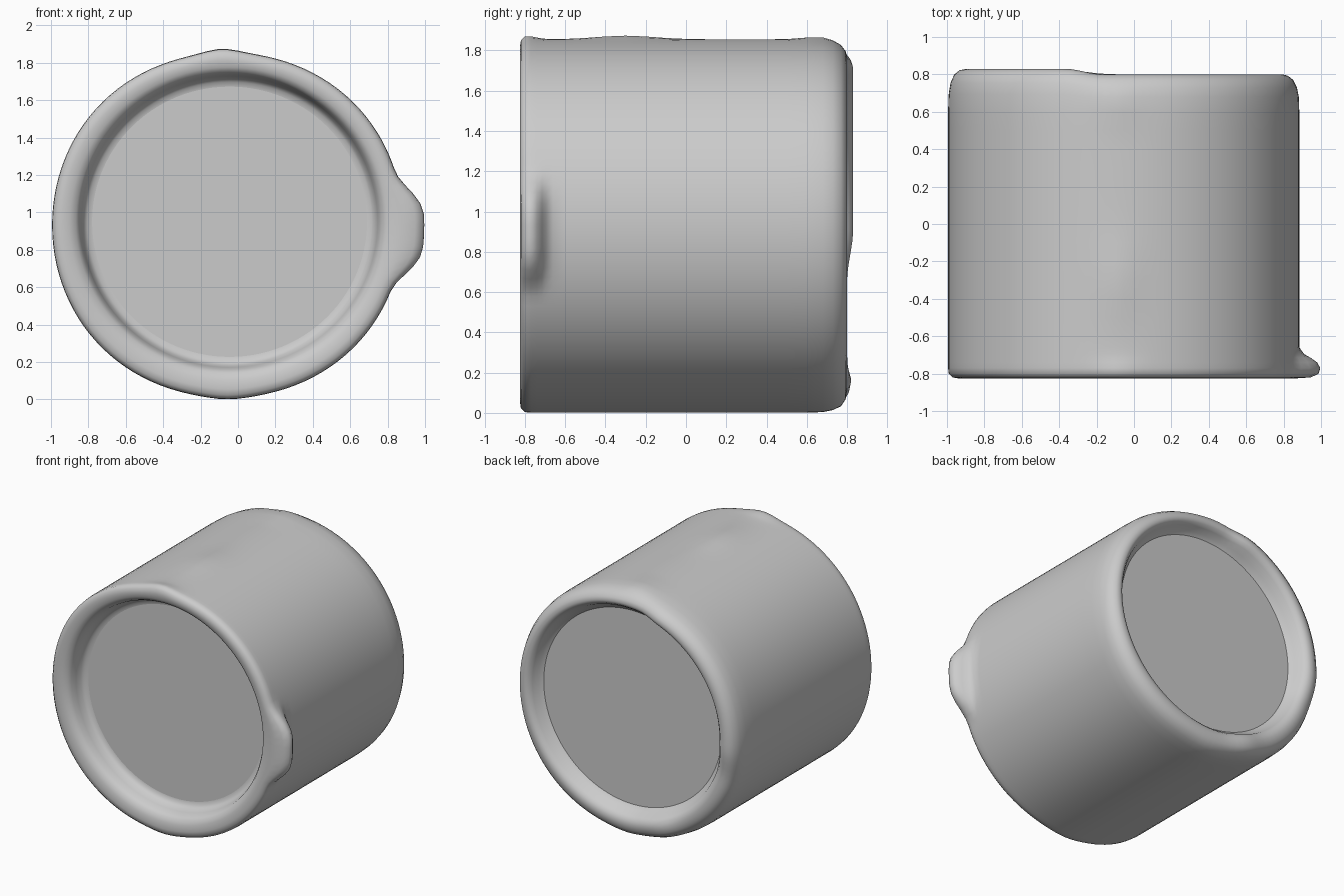
import bpy, bmesh, math

if "Cube" in bpy.data.objects:
    bpy.data.objects.remove(bpy.data.objects["Cube"], do_unlink=True)

SEGMENTS = 112
CENTRE_X, CENTRE_Z, SQUASH = -0.055, 0.932, 0.983


def make_material(name, value):
    mat = bpy.data.materials.new(name)
    mat.use_nodes = True
    colour = (value, value, value, 1)
    mat.diffuse_color = colour
    mat.node_tree.nodes["Principled BSDF"].inputs["Base Color"].default_value = colour
    return mat


grey = make_material("plain grey", 0.6)


def smoothstep(low, high, v):
    t = max(0, min(1, (v - low) / (high - low)))
    return t * t * (3 - 2 * t)


def hump(v, centre, width):
    return math.exp(-((v - centre) / width) ** 2)


def apart(angle, degrees):
    """Signed angle in degrees between a direction and a given bearing."""
    return (math.degrees(angle) - degrees + 180) % 360 - 180


def place(angle, y, r, tab):
    """Point on the hand-formed drum, with its tab, dents and uneven rim."""
    outer = smoothstep(0.84, 0.92, r)
    inner = 1 - smoothstep(0.79, 0.9, r)
    r += tab * (1 - smoothstep(5, 20.5, abs(apart(angle, -2))))
    r -= outer * 0.004 * math.cos(4 * angle)
    # soft swellings along the top and at both rims
    top = hump(apart(angle, 92), 0, 7)
    r += outer * top * 0.02 * (hump(y, -0.3, 0.2) + hump(y, -0.8, 0.07)
                               + 0.7 * hump(y, 0.66, 0.1))
    r += outer * hump(apart(angle, 270), 0, 8) * 0.008
    # raised stretches of the back rim
    if y > 0.6 and r > 0.76:
        raised = smoothstep(98, 112, math.degrees(angle)) \
            * (1 - smoothstep(182, 200, math.degrees(angle)))
        y += (0.03 * raised + 0.02 * hump(apart(angle, 250), 0, 9)) * smoothstep(0.6, 0.78, y)
    # the recesses sit slightly above and right of the drum's axis
    return (CENTRE_X + 0.01 * inner + r * math.cos(angle), y,
            CENTRE_Z + 0.018 * inner + SQUASH * r * math.sin(angle))


def add_object(bm, name, smooth):
    mesh = bpy.data.meshes.new(name)
    bm.to_mesh(mesh)
    bm.free()
    mesh.materials.append(grey)
    for poly in mesh.polygons:
        poly.use_smooth = smooth
    bpy.context.collection.objects.link(bpy.data.objects.new(name, mesh))


def make_ring(bm, point):
    return [bm.verts.new(place(2 * math.pi * s / SEGMENTS, *point)) for s in range(SEGMENTS)]


# Cross-section: depth, radius, tab reach; front recess to back recess
profile = [(-0.675, 0.735, 0), (-0.68, 0.76, 0), (-0.70, 0.779, 0),
           (-0.74, 0.792, 0), (-0.78, 0.803, 0), (-0.805, 0.82, 0), (-0.82, 0.85, 0),
           (-0.825, 0.89, 0.04), (-0.82, 0.92, 0.085), (-0.80, 0.94, 0.106),
           (-0.77, 0.943, 0.112), (-0.74, 0.943, 0.095), (-0.715, 0.943, 0.06),
           (-0.695, 0.943, 0.025), (-0.66, 0.943, 0)]
profile += [(-0.6 + 0.1 * i, 0.943, 0) for i in range(13)]
profile += [(0.68, 0.94, 0), (0.73, 0.93, 0), (0.77, 0.91, 0),
            (0.792, 0.88, 0), (0.80, 0.845, 0), (0.79, 0.815, 0),
            (0.765, 0.793, 0), (0.72, 0.773, 0), (0.70, 0.745, 0)]

# Drum wall with both rims and the tab
bm = bmesh.new()
rings = [make_ring(bm, point) for point in profile]
for a, b in zip(rings, rings[1:]):
    for s in range(SEGMENTS):
        t = (s + 1) % SEGMENTS
        bm.faces.new((a[s], a[t], b[t], b[s]))
bmesh.ops.recalc_face_normals(bm, faces=bm.faces)
add_object(bm, "drum_wall", True)

# Flat recessed end panels
for name, point, facing in (("front_panel", profile[0], -1), ("back_panel", profile[-1], 1)):
    bm = bmesh.new()
    face = bm.faces.new(make_ring(bm, point))
    face.normal_update()
    if face.normal.y * facing < 0:
        face.normal_flip()
    add_object(bm, name, False)
